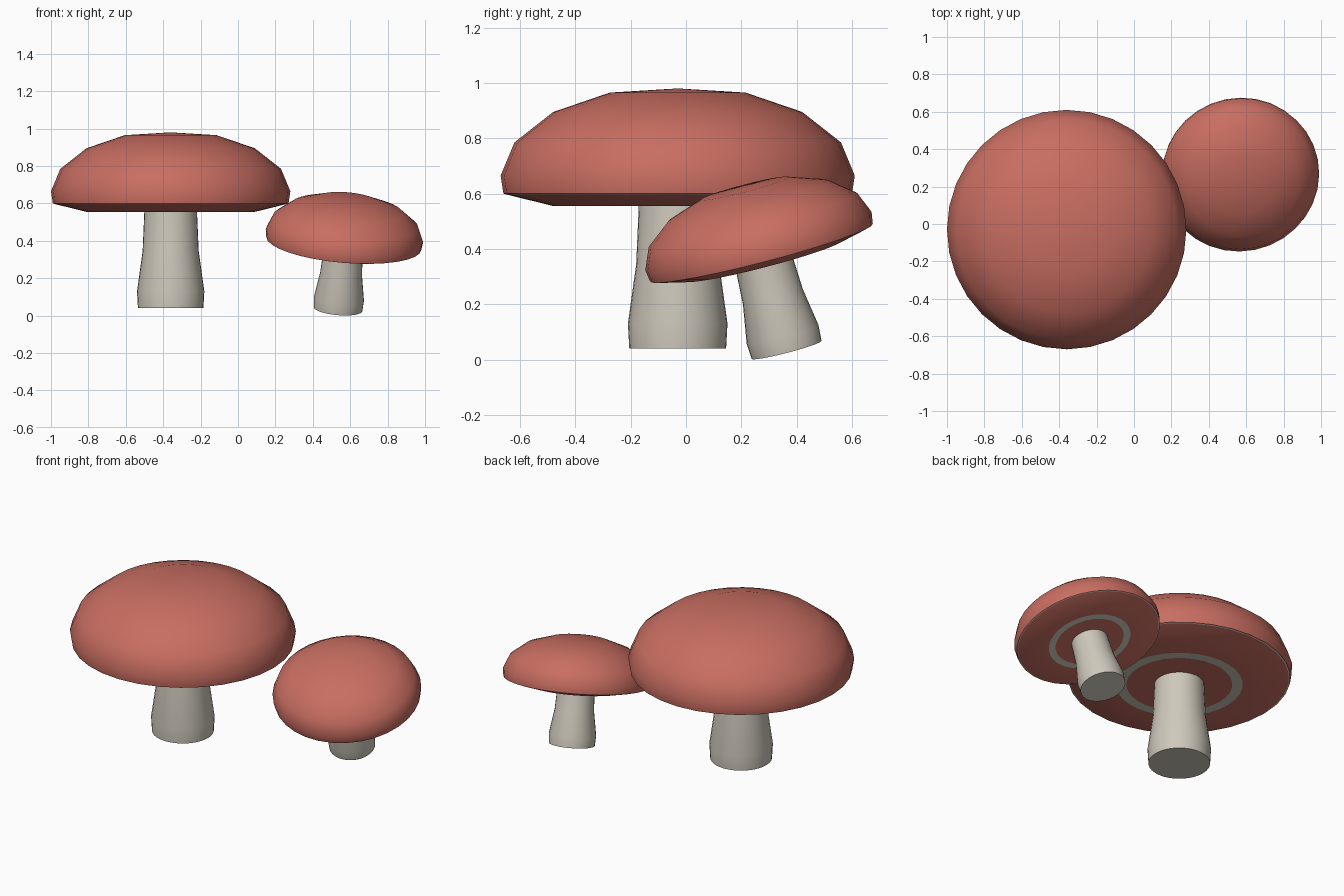
import bpy, bmesh, math
from mathutils import Vector, Matrix

cube = bpy.data.objects.get("Cube")
if cube:
    bpy.data.objects.remove(cube)

SEGMENTS = 32


def make_material(name, rgb):
    mat = bpy.data.materials.new(name)
    mat.use_nodes = True
    mat.diffuse_color = (*rgb, 1)
    mat.node_tree.nodes["Principled BSDF"].inputs["Base Color"].default_value = (*rgb, 1)
    return mat


red = make_material("cap red", (0.58, 0.155, 0.12))
cream = make_material("stem cream", (0.62, 0.58, 0.5))


def lathe(name, profile, materials, matrix, cream_bands=()):
    """Revolve (radius, height) points around z; listed bands take the second material."""
    bm = bmesh.new()
    rings = []
    for r, z in profile:
        if r == 0:
            rings.append([bm.verts.new((0, 0, z))] * SEGMENTS)
        else:
            rings.append([bm.verts.new((r * math.cos(a), r * math.sin(a), z))
                          for a in (math.tau * i / SEGMENTS for i in range(SEGMENTS))])
    for band, (a, b) in enumerate(zip(rings, rings[1:])):
        for i in range(SEGMENTS):
            j = (i + 1) % SEGMENTS
            corners = list(dict.fromkeys((a[i], a[j], b[j], b[i])))
            bm.faces.new(corners).material_index = int(band in cream_bands)
    bmesh.ops.recalc_face_normals(bm, faces=bm.faces)
    mesh = bpy.data.meshes.new(name)
    bm.to_mesh(mesh)
    bm.free()
    for mat in materials:
        mesh.materials.append(mat)
    obj = bpy.data.objects.new(name, mesh)
    bpy.context.collection.objects.link(obj)
    obj.matrix_world = matrix
    bpy.ops.object.select_all(action="DESELECT")
    obj.select_set(True)
    bpy.context.view_layer.objects.active = obj
    bpy.ops.object.shade_smooth_by_angle(angle=math.radians(42))
    return obj


# Heights are measured from the flat underside of the cap
CAP = [(0, 0.425), (0.245, 0.41), (0.45, 0.34), (0.59, 0.23), (0.64, 0.11),
       (0.63, 0.045), (0.627, 0.044), (0.621, 0.042), (0.45, 0),
       (0.36, 0), (0.30, 0), (0, 0)]
STEM = [(0, 0.02), (0.14, 0.02), (0.15, -0.21), (0.18, -0.425),
        (0.175, -0.515), (0, -0.515)]


def mushroom(prefix, base, axis, cap_scale, stem_width, stem_length):
    turn = Vector((0, 0, 1)).rotation_difference(Vector(axis)).to_matrix().to_4x4()
    place = Matrix.Translation(base) @ turn
    # Cap with pale rings on its underside
    lathe(prefix + "_cap", CAP, [red, cream],
          place @ Matrix.Scale(cap_scale, 4), cream_bands=(6, 9))
    # Stem with a slightly swollen foot
    lathe(prefix + "_stem", STEM, [cream],
          place @ Matrix.Diagonal((stem_width, stem_width, stem_length, 1)))


mushroom("large", (-0.36, -0.03, 0.555), (0, 0, 1), 1, 1, 1)
mushroom("small", (0.563, 0.28, 0.358), (0.084, -0.25, 0.965), 0.66, 0.745, 0.65)
